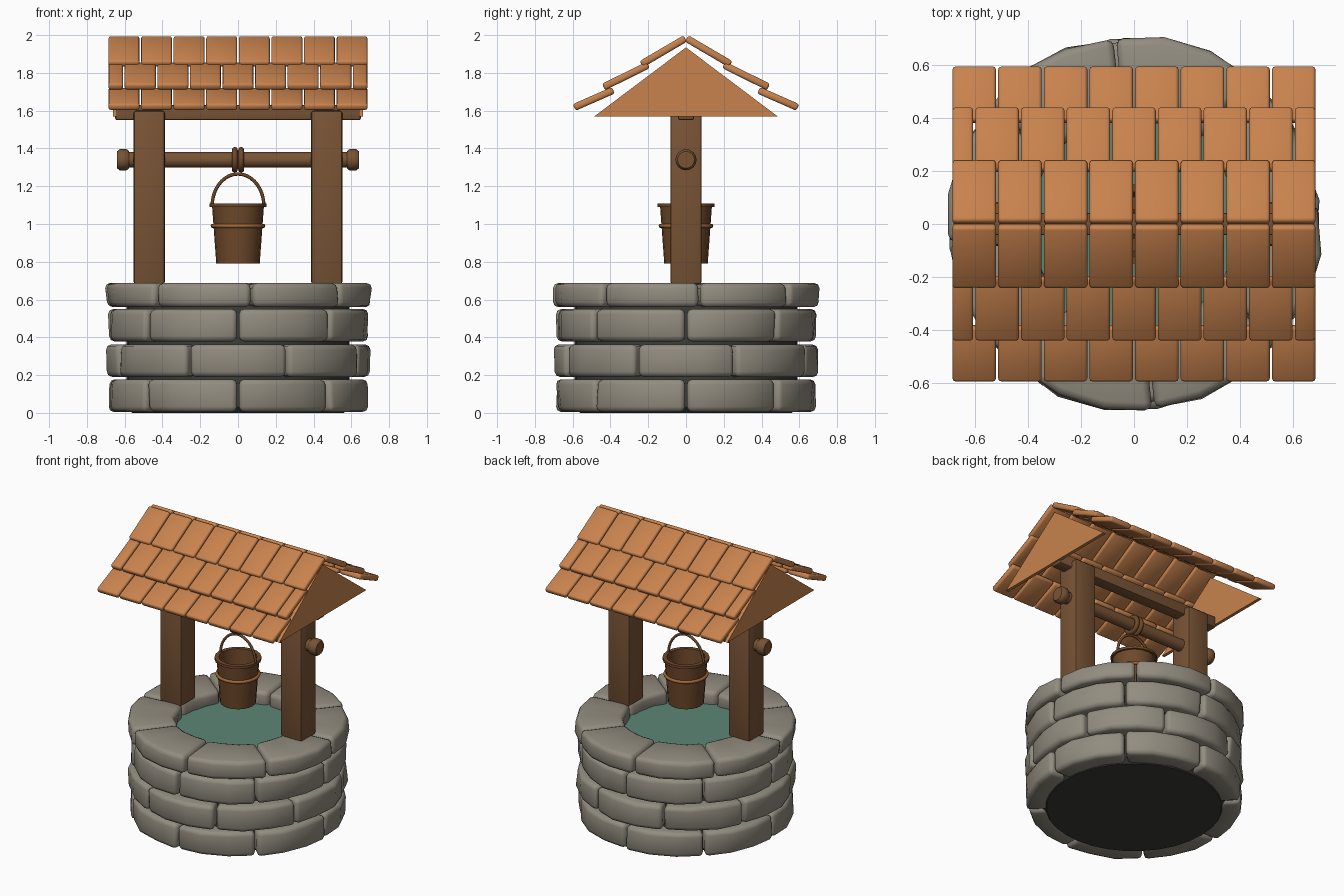
import bpy, bmesh, math, random
from mathutils import Matrix, Vector

if "Cube" in bpy.data.objects:
    bpy.data.objects.remove(bpy.data.objects["Cube"])

random.seed(4)


def mat(name, r, g, b):
    m = bpy.data.materials.new(name)
    m.diffuse_color = (r, g, b, 1)
    m.use_nodes = True
    m.node_tree.nodes["Principled BSDF"].inputs["Base Color"].default_value = m.diffuse_color
    return m


STONE = mat("grey_stone", .29, .265, .215)
CORE = mat("dark_mortar", .045, .048, .04)
WATER = mat("green_water", .11, .24, .18)
WOOD = mat("brown_wood", .19, .088, .036)
BUCKET = mat("dark_brown_wood", .155, .066, .023)
TILE = mat("orange_tile", .58, .225, .075)
BAND = mat("copper_band", .37, .135, .04)


def finish(bm, name, material, angle=40):
    bmesh.ops.recalc_face_normals(bm, faces=bm.faces[:])
    me = bpy.data.meshes.new(name)
    bm.to_mesh(me)
    bm.free()
    me.materials.append(material)
    if angle:
        me.shade_smooth()
        if angle < 180:
            me.set_sharp_from_angle(angle=math.radians(angle))
    ob = bpy.data.objects.new(name, me)
    bpy.context.collection.objects.link(ob)
    return ob


def bevel(bm, faces, width, segments=2):
    edges = {e for f in faces for e in f.edges
             if len(e.link_faces) == 2 and e.calc_face_angle() > .7}
    bmesh.ops.bevel(bm, geom=list(edges), offset=width, segments=segments,
                    affect='EDGES', profile=.5, clamp_overlap=True)


def add_box(bm, matrix, size, width, segments=2):
    vs = bmesh.ops.create_cube(bm, size=1, matrix=matrix @ Matrix.Diagonal((*size, 1)))['verts']
    bevel(bm, {f for v in vs for f in v.link_faces}, width, segments)


def box(name, center, size, material, width):
    bm = bmesh.new()
    add_box(bm, Matrix.Translation(center), size, width)
    return finish(bm, name, material)


def lathe(name, profile, material, axis='Z', center=(0, 0, 0), n=24, closed=False, angle=40):
    """Spin (radius, height) points round an axis; radius 0 gives a pole."""
    bm = bmesh.new()
    rings = []
    for r, h in profile:
        if r == 0:
            rings.append([bm.verts.new((0, 0, h))] * n)
        else:
            rings.append([bm.verts.new((r * math.cos(t * math.tau / n), r * math.sin(t * math.tau / n), h))
                          for t in range(n)])
    pairs = list(zip(rings, rings[1:] + (rings[:1] if closed else [])))
    for a, b in pairs:
        for i in range(n):
            j = (i + 1) % n
            vs = list(dict.fromkeys((a[i], a[j], b[j], b[i])))
            if len(vs) > 2:
                bm.faces.new(vs)
    if axis == 'X':
        bm.transform(Matrix.Rotation(math.pi / 2, 4, 'Y'))
    bm.transform(Matrix.Translation(center))
    return finish(bm, name, material, angle)


def torus(name, R, r, material, axis='Z', center=(0, 0, 0)):
    pts = [(R + r * math.cos(k * math.tau / 8), r * math.sin(k * math.tau / 8)) for k in range(8)]
    return lathe(name, pts, material, axis, center, 24, True, 180)


# stone wall: four courses of eight curved, bevelled stones
def add_stone(bm, a0, a1, r0, r1, z0, z1):
    rings = []
    for i in range(4):
        a = a0 + (a1 - a0) * i / 3
        end = .008 if i in (0, 3) else 0
        ring = []
        for r, z in ((r0, z0), (r1, z0), (r1, z1), (r0, z1)):
            rr = r + random.uniform(-.012, .008) - (end if r == r1 else 0)
            ring.append(bm.verts.new((rr * math.cos(a), rr * math.sin(a), z)))
        rings.append(ring)
    faces = [bm.faces.new(rings[0][::-1]), bm.faces.new(rings[3])]
    for a, b in zip(rings, rings[1:]):
        for k in range(4):
            faces.append(bm.faces.new((a[k], a[(k + 1) % 4], b[(k + 1) % 4], b[k])))
    bmesh.ops.recalc_face_normals(bm, faces=faces)
    bevel(bm, faces, .028, 2)


courses = [(.005, .178, .54, .695, 0), (.19, .362, .50, .70, 22.5),
           (.378, .55, .46, .695, 0), (.56, .688, .40, .71, 6)]
for c, (z0, z1, r0, r1, off) in enumerate(courses):
    bm = bmesh.new()
    for k in range(8):
        a = math.radians(off + 45 * k)
        add_stone(bm, a + .008, a + math.pi / 4 - .008, r0, r1, z0, z1)
    finish(bm, f"stone_course_{c + 1}", STONE, 180)

# mortar core and water
lathe("mortar_core", [(0, 0), (.56, 0), (.59, .03), (.59, .57), (0, .57)], CORE, n=32)
lathe("water", [(0, .60), (.45, .60), (.45, .575), (0, .575)], WATER, n=32)

# posts and roof beam
for s, side in ((-1, "left"), (1, "right")):
    box(f"{side}_post", (s * .47, 0, 1.14), (.165, .165, .92), WOOD, .014)
box("roof_beam", (0, 0, 1.59), (1.3, .085, .08), WOOD, .01)

# axle with end knobs
lathe("axle", [(0, -.6), (.041, -.6), (.041, .6), (0, .6)], WOOD, 'X', (0, 0, 1.34), 16)
for s, side in ((-1, "left"), (1, "right")):
    lathe(f"{side}_axle_knob", [(0, -.032), (.045, -.032), (.056, -.018), (.056, .018), (.045, .032), (0, .032)],
          WOOD, 'X', (s * .608, 0, 1.34), 16)

# rope coils round the axle
for i, x in enumerate((-.017, .017)):
    torus(f"rope_coil_{i + 1}", .052, .016, BUCKET, 'X', (x, 0, 1.34))

# bucket, rim and band
lathe("bucket", [(0, .79), (.115, .79), (.137, 1.09), (.15, 1.09), (.15, 1.108), (.122, 1.108),
                 (.102, .81), (0, .81)], BUCKET, n=20)
torus("bucket_band", .134, .011, BAND, center=(0, 0, .99))

# bucket handle
cu = bpy.data.curves.new("bucket_handle", 'CURVE')
cu.dimensions = '3D'
cu.bevel_depth = .009
cu.bevel_resolution = 2
sp = cu.splines.new('POLY')
sp.points.add(18)
for i, p in enumerate(sp.points):
    t = math.pi * i / 18
    p.co = (.137 * math.cos(t), 0, 1.095 + .17 * math.sin(t), 1)
cu.materials.append(BUCKET)
bpy.context.collection.objects.link(bpy.data.objects.new("bucket_handle", cu))

# gables: thin triangular plates
for s, side in ((-1, "left"), (1, "right")):
    bm = bmesh.new()
    tri = [[bm.verts.new((s * x, y, z)) for y, z in ((-.485, 1.57), (.485, 1.57), (0, 1.935))]
           for x in (.64, .662)]
    bm.faces.new(tri[0])
    bm.faces.new(tri[1])
    for k in range(3):
        j = (k + 1) % 3
        bm.faces.new((tri[0][k], tri[0][j], tri[1][j], tri[1][k]))
    finish(bm, f"{side}_gable", TILE, 0)

# roof tiles: three overlapping rows per slope, the middle row staggered
rows = [((.004, 1.982), (.236, 1.846)), ((.2, 1.842), (.437, 1.725)), ((.385, 1.708), (.592, 1.617))]
P = 1.38 / 8
for s, side in ((-1, "front"), (1, "back")):
    for r, ((ya, za), (yb, zb)) in enumerate(rows):
        bm = bmesh.new()
        length = math.hypot(yb - ya, zb - za)
        rot = Matrix.Rotation(s * math.atan2(zb - za, yb - ya), 4, 'X')
        if r == 1:
            tiles = [(-.69 + P * (k + 1), P) for k in range(7)] + [(e * (.69 - P / 4), P / 2) for e in (-1, 1)]
        else:
            tiles = [(-.69 + P * (k + .5), P) for k in range(8)]
        for x, w in tiles:
            m = Matrix.Translation(Vector((x, s * (ya + yb) / 2, (za + zb) / 2))) @ rot
            add_box(bm, m, (w - .008, length, .038), .012)
        finish(bm, f"{side}_tile_row_{r + 1}", TILE, 180)
